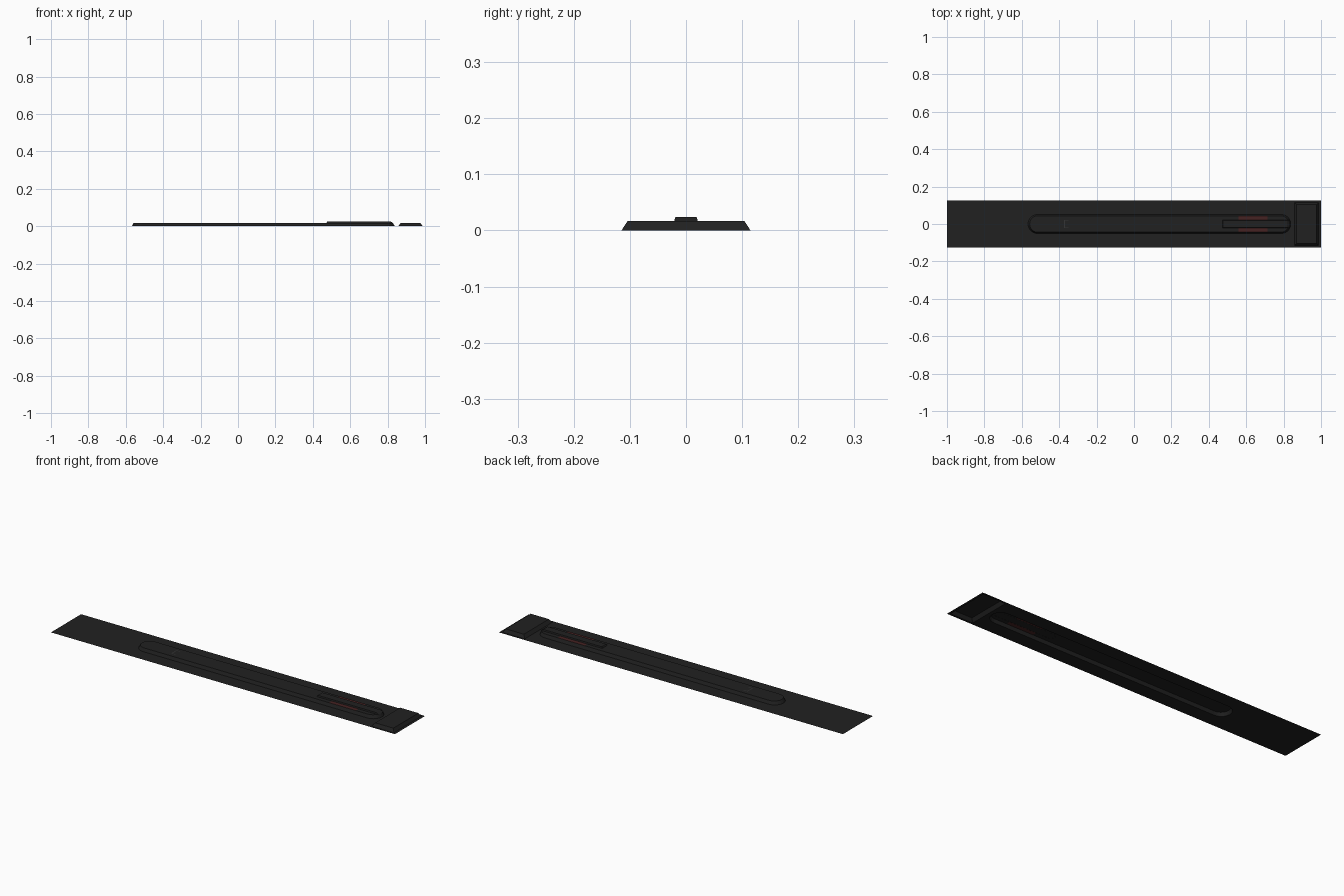
import bpy, bmesh, math
from mathutils import Vector

if "Cube" in bpy.data.objects:
    bpy.data.objects.remove(bpy.data.objects["Cube"])


def material(name, rgb):
    m = bpy.data.materials.new(name)
    m.diffuse_color = (*rgb, 1)
    m.use_nodes = True
    m.node_tree.nodes["Principled BSDF"].inputs["Base Color"].default_value = m.diffuse_color
    return m


BLACK = material("matte black", (0.015, 0.015, 0.015))
RED = material("dark red", (0.06, 0.016, 0.016))
GREY = material("dark grey", (0.035, 0.035, 0.035))


def stadium(x0, x1, r, n=10):
    """Counter-clockwise rounded slot outline."""
    pts = []
    for cx, start in ((x1 - r, -90), (x0 + r, 90)):
        for i in range(n + 1):
            a = math.radians(start + 180 * i / n)
            pts.append((cx + r * math.cos(a), r * math.sin(a)))
    return pts


def rect(x0, x1, h):
    return [(x0, -h), (x1, -h), (x1, h), (x0, h)]


def finish(bm, name, mats):
    me = bpy.data.meshes.new(name)
    bm.to_mesh(me)
    bm.free()
    ob = bpy.data.objects.new(name, me)
    bpy.context.collection.objects.link(ob)
    for m in mats:
        me.materials.append(m)
    return ob


def shell(low, high, z0, z1):
    """Open-bottomed raised panel with sloping walls."""
    bm = bmesh.new()
    a = [bm.verts.new((x, y, z0)) for x, y in low]
    b = [bm.verts.new((x, y, z1)) for x, y in high]
    n = len(a)
    for i in range(n):
        j = (i + 1) % n
        bm.faces.new((a[i], a[j], b[j], b[i]))
    bm.faces.new(b)
    return bm


slot_low = stadium(-0.567, 0.838, 0.051)
slot_high = stadium(-0.558, 0.829, 0.044)
pad_low = rect(0.857, 0.987, 0.115)
pad_high = rect(0.87, 0.976, 0.104)
rail_low = rect(0.472, 0.83, 0.021)
rail_high = rect(0.477, 0.818, 0.019)

# Thin base sheet, open under the raised panels
bm = bmesh.new()
for outline in (rect(-1, 1, 0.125), slot_low, pad_low):
    vs = [bm.verts.new((x, y, 0)) for x, y in outline]
    for i, v in enumerate(vs):
        bm.edges.new((v, vs[(i + 1) % len(vs)]))
bmesh.ops.triangle_fill(bm, edges=bm.edges[:], use_beauty=True, normal=(0, 0, 1))
bm.normal_update()
for f in bm.faces:
    if f.normal.z < 0:
        f.normal_flip()
finish(bm, "base_sheet", [BLACK])

# Long raised slot panel, with red strips either side of the rail
bm = shell(slot_low, slot_high, 0, 0.017)
for co, no in (((0.56, 0, 0), (1, 0, 0)), ((0.715, 0, 0), (1, 0, 0)),
               ((0, 0.02, 0), (0, 1, 0)), ((0, -0.02, 0), (0, 1, 0))):
    bmesh.ops.bisect_plane(bm, geom=bm.verts[:] + bm.edges[:] + bm.faces[:],
                           plane_co=Vector(co), plane_no=Vector(no))
bm.normal_update()
for f in bm.faces:
    c = f.calc_center_median()
    if f.normal.z > 0.9 and 0.56 < c.x < 0.715 and abs(c.y) > 0.02:
        f.material_index = 1
finish(bm, "long_panel", [BLACK, RED])

# Raised rail and end pad
finish(shell(rail_low, rail_high, 0.0165, 0.024), "rail", [BLACK])
finish(shell(pad_low, pad_high, 0, 0.017), "end_pad", [BLACK])

# Small bracket-shaped inlay near the far end
for name, x0, x1, y0, y1 in (("inlay_side", -0.374, -0.369, -0.022, 0.022),
                             ("inlay_top", -0.369, -0.35, 0.018, 0.022),
                             ("inlay_bottom", -0.369, -0.35, -0.022, -0.018)):
    bm = bmesh.new()
    bm.faces.new([bm.verts.new((x, y, 0.0175)) for x, y in
                  ((x0, y0), (x1, y0), (x1, y1), (x0, y1))])
    finish(bm, name, [GREY])
